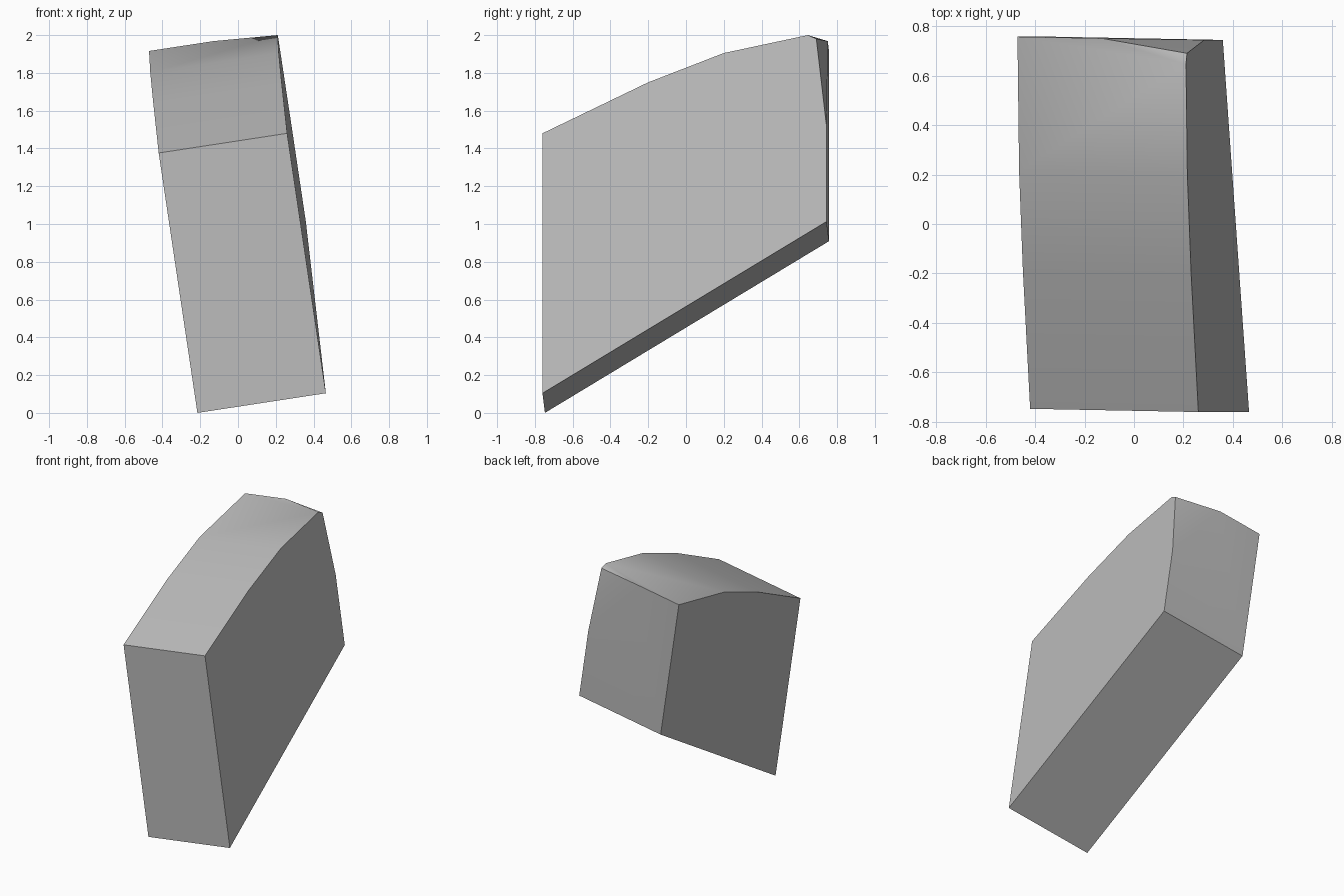
import bpy
import bmesh
from math import radians
from mathutils import Vector

old = bpy.data.objects.get("Cube")
if old:
    bpy.data.objects.remove(old, do_unlink=True)

# Material
grey = bpy.data.materials.new("plain_grey")
grey.use_nodes = True
colour = (0.5, 0.5, 0.5, 1)
grey.diffuse_color = colour
grey.node_tree.nodes["Principled BSDF"].inputs["Base Color"].default_value = colour


def on_side(y, z):
    """Point on the leaning +x side plane."""
    return Vector((0.465 - 0.149 * (z - 0.105) + 0.0195 * (y + 0.76), y, z))


across = Vector((-0.68, 0.013, -0.104))

# Side profile: front bottom, front top, three-step curved top, back bottom
profile = [(-0.76, 0.104), (-0.76, 1.48), (-0.2, 1.75), (0.2, 1.905),
           (0.744, 2.02), (0.744, 1.013)]
bm = bmesh.new()
near = [bm.verts.new(on_side(y, z)) for y, z in profile]
far = [bm.verts.new(v.co + across) for v in near]

# Worn back corner: the sharp point is pulled in between two edge midpoints
ridge_mid = bm.verts.new((near[4].co + far[4].co) / 2)
edge_mid = bm.verts.new(on_side(0.744, 1.516))
lip = bm.verts.new(on_side(0.645, 2.0))
corner = near[4]
corner.co = on_side(0.69, 1.98)

# Sides
bm.faces.new(near[:4] + [lip, corner, edge_mid, near[5]])
bm.faces.new(far[::-1])

# Front, curved top steps and underside
for i in (0, 1, 2, 5):
    j = (i + 1) % 6
    bm.faces.new((near[i], far[i], far[j], near[j]))

# Last top step with its rounded strip
bm.faces.new((near[3], far[3], far[4], ridge_mid, lip))
bm.faces.new((lip, ridge_mid, corner))

# Back with the bent corner
bm.faces.new((near[5], edge_mid, ridge_mid, far[4], far[5]))
bm.faces.new((edge_mid, corner, ridge_mid))
bmesh.ops.recalc_face_normals(bm, faces=bm.faces)

mesh = bpy.data.meshes.new("leaning_block")
bm.to_mesh(mesh)
bm.free()
mesh.materials.append(grey)
block = bpy.data.objects.new("leaning_block", mesh)
bpy.context.collection.objects.link(block)

# Smooth the curved top, keep the hard edges
bpy.ops.object.select_all(action="DESELECT")
block.select_set(True)
bpy.context.view_layer.objects.active = block
bpy.ops.object.shade_smooth_by_angle(angle=radians(40))
